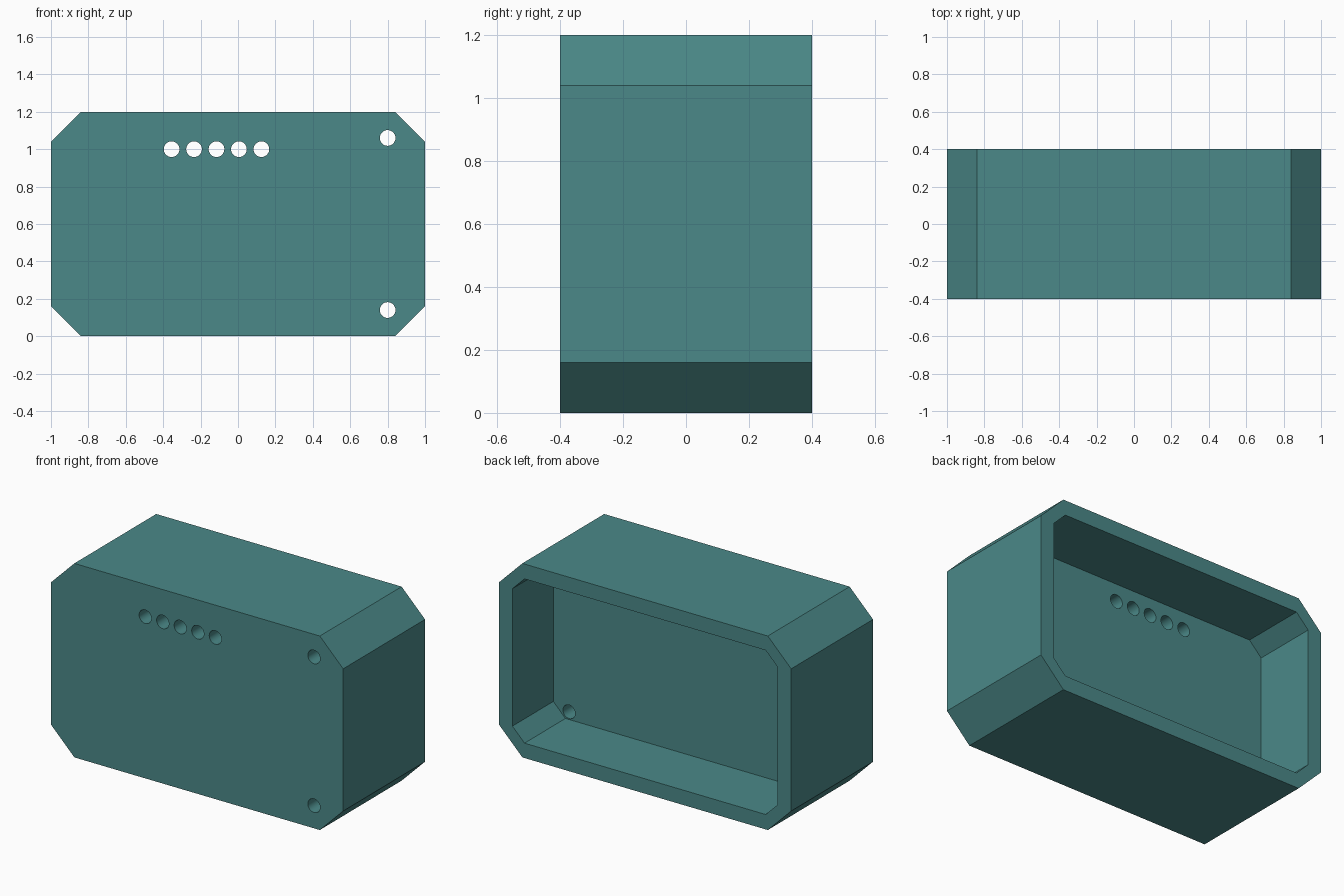
import bpy, bmesh, math
from mathutils import Matrix

if "Cube" in bpy.data.objects:
    bpy.data.objects.remove(bpy.data.objects["Cube"])

teal = bpy.data.materials.new("teal")
teal.diffuse_color = (0.07, 0.25, 0.248, 1)
teal.use_nodes = True
teal.node_tree.nodes["Principled BSDF"].inputs["Base Color"].default_value = teal.diffuse_color


def new_object(name, bm):
    bmesh.ops.recalc_face_normals(bm, faces=bm.faces)
    mesh = bpy.data.meshes.new(name)
    bm.to_mesh(mesh)
    bm.free()
    mesh.materials.append(teal)
    obj = bpy.data.objects.new(name, mesh)
    bpy.context.collection.objects.link(obj)
    return obj


def chamfered_block(name, half_w, half_h, cut, y0, y1, mid_z=0.6):
    """Octagonal outline in XZ, extruded along Y."""
    w, h = half_w, half_h
    outline = [(w - cut, -h), (w, cut - h), (w, h - cut), (w - cut, h),
               (cut - w, h), (-w, h - cut), (-w, cut - h), (cut - w, -h)]
    bm = bmesh.new()
    face = bm.faces.new([bm.verts.new((x, y0, z + mid_z)) for x, z in outline])
    ext = bmesh.ops.extrude_face_region(bm, geom=[face])
    verts = [g for g in ext["geom"] if isinstance(g, bmesh.types.BMVert)]
    bmesh.ops.translate(bm, verts=verts, vec=(0, y1 - y0, 0))
    return new_object(name, bm)


def carve(target, cutter):
    cutter.hide_render = True
    mod = target.modifiers.new(cutter.name, 'BOOLEAN')
    mod.operation = 'DIFFERENCE'
    mod.solver = 'EXACT'
    mod.object = cutter
    bpy.context.view_layer.objects.active = target
    bpy.ops.object.modifier_apply(modifier=mod.name)
    bpy.data.objects.remove(cutter)


# Outer shell and the recess open to the back
case = chamfered_block("case", 1.0, 0.6, 0.16, -0.4, 0.4)
carve(case, chamfered_block("recess_cutter", 0.908, 0.508, 0.083, 0.0, 0.5))

# Row of five holes plus two corner holes through the thick front
holes = [(-0.355 + 0.12 * i, 1.0) for i in range(5)] + [(0.8, 1.06), (0.8, 0.14)]
bm = bmesh.new()
for x, z in holes:
    bmesh.ops.create_cone(
        bm, cap_ends=True, segments=32, radius1=0.042, radius2=0.042, depth=0.6,
        matrix=Matrix.Translation((x, -0.2, z)) @ Matrix.Rotation(math.pi / 2, 4, 'X'))
carve(case, new_object("hole_cutter", bm))

# Smooth hole walls, crisp case edges
bpy.context.view_layer.objects.active = case
case.select_set(True)
bpy.ops.object.shade_smooth_by_angle(angle=math.radians(30))
